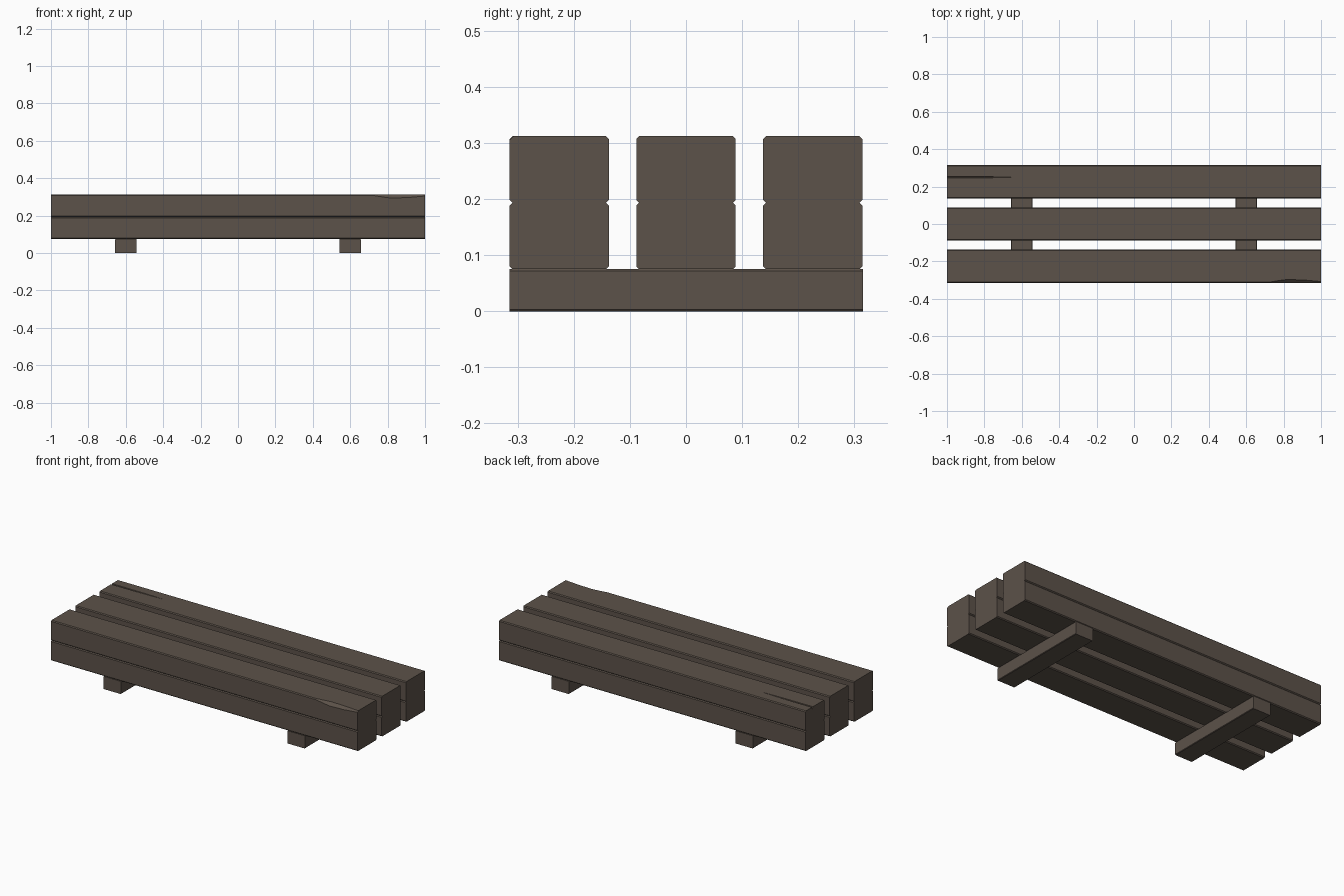
import bpy, bmesh

if "Cube" in bpy.data.objects:
    bpy.data.objects.remove(bpy.data.objects["Cube"])

wood = bpy.data.materials.new("weathered_wood")
wood.diffuse_color = (0.107, 0.084, 0.067, 1)
wood.use_nodes = True
wood.node_tree.nodes["Principled BSDF"].inputs["Base Color"].default_value = wood.diffuse_color


def beam(name, length, w, z0, z1, loc, ch=0.005, sections=None, crack_y=None, turn=False):
    """Chamfered beam lofted along its length.
    sections: (position, front-top chip size, crack half width, crack depth)"""
    secs = sections or [(-length / 2, ch, 0, 0), (length / 2, ch, 0, 0)]
    bm = bmesh.new()
    h = w / 2
    rings = []
    for x, chip, cw, cd in secs:
        prof = [(-h, z0 + ch), (-h + ch, z0), (h - ch, z0), (h, z0 + ch),
                (h, z1 - ch), (h - ch, z1)]
        if crack_y is not None:
            prof += [(crack_y + cw, z1), (crack_y, z1 - cd), (crack_y - cw, z1)]
        prof += [(-h + chip, z1), (-h, z1 - chip)]
        rings.append([bm.verts.new((-y, x, z) if turn else (x, y, z)) for y, z in prof])
    n = len(rings[0])
    for a, b in zip(rings, rings[1:]):
        for i in range(n):
            j = (i + 1) % n
            bm.faces.new((a[i], a[j], b[j], b[i]))
    bm.faces.new(rings[0])
    bm.faces.new(rings[-1])
    bmesh.ops.remove_doubles(bm, verts=bm.verts, dist=1e-5)
    bmesh.ops.recalc_face_normals(bm, faces=bm.faces)
    me = bpy.data.meshes.new(name)
    bm.to_mesh(me)
    bm.free()
    me.materials.append(wood)
    ob = bpy.data.objects.new(name, me)
    ob.location = (loc[0], loc[1], 0)
    bpy.context.collection.objects.link(ob)
    return ob


W, PITCH = 0.177, 0.226
Z0, ZM, Z1 = 0.075, 0.1935, 0.312

# lower layer of three beams
for i, n in zip((-1, 0, 1), ("front", "middle", "back")):
    beam("lower_beam_" + n, 2, W, Z0, ZM, (0, i * PITCH))

# upper layer: chipped front beam, plain middle, split back beam
c = 0.005
beam("upper_beam_front", 2, W, ZM, Z1, (0, -PITCH),
     sections=[(-1, c, 0, 0), (0.73, c, 0, 0), (0.78, 0.013, 0, 0), (0.82, 0.018, 0, 0),
               (0.91, 0.015, 0, 0), (1, 0.007, 0, 0)])
beam("upper_beam_middle", 2, W, ZM, Z1, (0, 0))
beam("upper_beam_back", 2, W, ZM, Z1, (0, PITCH), crack_y=0.024,
     sections=[(-1, c, 0.005, 0.015), (-0.8, c, 0.004, 0.012),
               (-0.655, c, 0, 0), (1, c, 0, 0)])

# cross skids underneath
for s, n in ((-1, "left"), (1, "right")):
    beam("skid_" + n, 0.63, 0.116, 0, Z0, (s * 0.6, 0), ch=0.003, turn=True)
